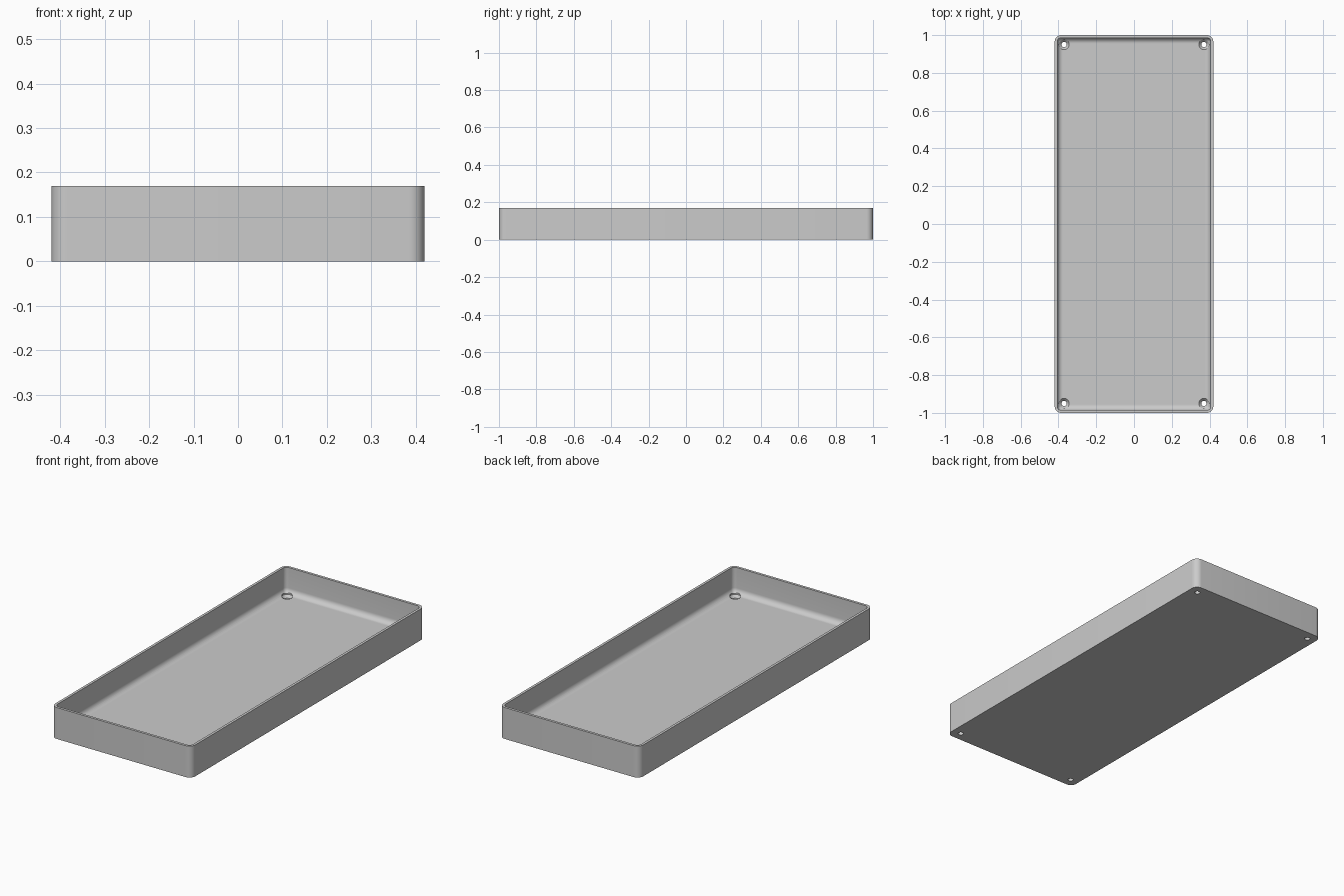
import bpy, bmesh, math

cube = bpy.data.objects.get("Cube")
if cube:
    bpy.data.objects.remove(cube, do_unlink=True)

HALF_X, HALF_Y, HEIGHT = 0.42, 1.0, 0.17
CORNER, WALL, FLOOR, FILLET = 0.035, 0.014, 0.03, 0.03
SEGMENTS = 8

grey = bpy.data.materials.new("plain grey")
grey.use_nodes = True
colour = (0.6, 0.6, 0.6, 1)
grey.diffuse_color = colour
grey.node_tree.nodes["Principled BSDF"].inputs["Base Color"].default_value = colour


def make_object(name, bm):
    bmesh.ops.recalc_face_normals(bm, faces=bm.faces)
    mesh = bpy.data.meshes.new(name)
    bm.to_mesh(mesh)
    bm.free()
    mesh.materials.append(grey)
    obj = bpy.data.objects.new(name, mesh)
    bpy.context.collection.objects.link(obj)
    return obj


def rounded_ring(bm, inset, z):
    """Rounded rectangle of vertices, inset from the outer outline."""
    r = max(CORNER - inset, 0.003)
    cx, cy = HALF_X - inset - r, HALF_Y - inset - r
    ring = []
    for quarter, (sx, sy) in enumerate([(1, 1), (-1, 1), (-1, -1), (1, -1)]):
        for i in range(SEGMENTS + 1):
            a = (quarter + i / SEGMENTS) * math.pi / 2
            ring.append(bm.verts.new((sx * cx + r * math.cos(a),
                                      sy * cy + r * math.sin(a), z)))
    return ring


# Tray: outer wall, rim, inner wall and floor fillet lofted as one shell
profile = [(0, 0), (0, HEIGHT), (WALL, HEIGHT)]
for i in range(SEGMENTS + 1):
    a = i / SEGMENTS * math.pi / 2
    profile.append((WALL + FILLET * (1 - math.cos(a)),
                    FLOOR + FILLET * (1 - math.sin(a))))
bm = bmesh.new()
rings = [rounded_ring(bm, inset, z) for inset, z in profile]
for low, high in zip(rings, rings[1:]):
    for i in range(len(low)):
        j = (i + 1) % len(low)
        bm.faces.new((low[i], low[j], high[j], high[i]))
bm.faces.new(rings[0])
bm.faces.new(rings[-1])
tray = make_object("tray", bm)

# Countersunk screw holes in the four corners
HOLE, SINK, SIDES = 0.014, 0.027, 32
hole_profile = [(HOLE, -0.02), (HOLE, FLOOR - 0.014), (SINK, FLOOR), (SINK, 0.07)]
bm = bmesh.new()
for sx in (-1, 1):
    for sy in (-1, 1):
        loops = [[bm.verts.new((sx * 0.37 + r * math.cos(k * math.tau / SIDES),
                                sy * 0.95 + r * math.sin(k * math.tau / SIDES), z))
                  for k in range(SIDES)] for r, z in hole_profile]
        for low, high in zip(loops, loops[1:]):
            for k in range(SIDES):
                n = (k + 1) % SIDES
                bm.faces.new((low[k], low[n], high[n], high[k]))
        bm.faces.new(loops[0])
        bm.faces.new(loops[-1])
cutter = make_object("hole_cutter", bm)
cutter.hide_render = True

cut = tray.modifiers.new("screw holes", "BOOLEAN")
cut.operation = "DIFFERENCE"
cut.solver = "EXACT"
cut.object = cutter

bpy.ops.object.select_all(action="DESELECT")
tray.select_set(True)
bpy.context.view_layer.objects.active = tray
bpy.ops.object.modifier_apply(modifier=cut.name)
bpy.data.objects.remove(cutter, do_unlink=True)
bpy.ops.object.shade_smooth_by_angle(angle=math.radians(30))
